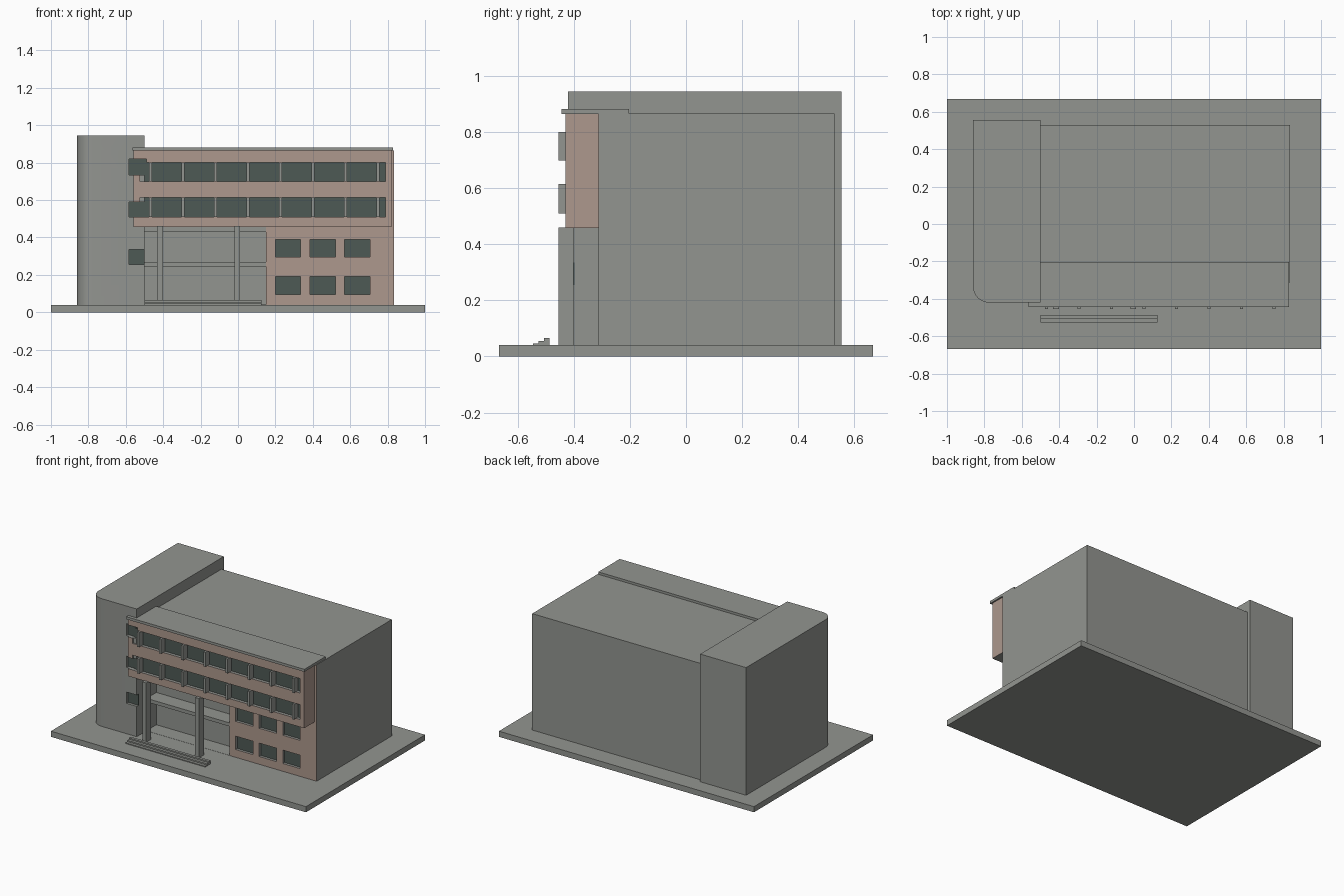
import bpy, bmesh, math

if "Cube" in bpy.data.objects:
    bpy.data.objects.remove(bpy.data.objects["Cube"])


def material(name, rgb):
    m = bpy.data.materials.new(name)
    m.diffuse_color = (*rgb, 1)
    m.use_nodes = True
    m.node_tree.nodes["Principled BSDF"].inputs["Base Color"].default_value = m.diffuse_color
    return m


CONCRETE = material("concrete grey", (0.29, 0.30, 0.28))
CLAY = material("clay render", (0.418, 0.314, 0.266))
GLASS = material("dark glass", (0.076, 0.10, 0.089))


def prism(name, outline, z0, z1, mat=CONCRETE):
    """Extrude an xy outline between two heights."""
    bm = bmesh.new()
    face = bm.faces.new([bm.verts.new((x, y, z0)) for x, y in outline])
    out = bmesh.ops.extrude_face_region(bm, geom=[face])
    for v in out["geom"]:
        if isinstance(v, bmesh.types.BMVert):
            v.co.z = z1
    bmesh.ops.recalc_face_normals(bm, faces=bm.faces[:])
    me = bpy.data.meshes.new(name)
    bm.to_mesh(me)
    bm.free()
    me.materials.append(mat)
    ob = bpy.data.objects.new(name, me)
    bpy.context.collection.objects.link(ob)
    return ob


def box(name, x0, x1, y0, y1, z0, z1, mat=CONCRETE):
    return prism(name, [(x0, y0), (x1, y0), (x1, y1), (x0, y1)], z0, z1, mat)


def cut(ob, *bounds):
    """Carve a box-shaped opening out of a solid."""
    cutter = box("cutter", *bounds)
    mod = ob.modifiers.new("opening", 'BOOLEAN')
    mod.operation = 'DIFFERENCE'
    mod.solver = 'EXACT'
    mod.object = cutter
    bpy.context.view_layer.objects.active = ob
    bpy.ops.object.modifier_apply(modifier=mod.name)
    bpy.data.objects.remove(cutter)


def paint(ob, mat, rule):
    """Give a second material to the faces that satisfy a rule."""
    me = ob.data
    while len(me.materials) > 1:
        me.materials.pop()
    me.materials.append(mat)
    for p in me.polygons:
        p.material_index = 1 if rule(p) else 0


# ground slab
box("base_slab", -1, 1, -0.667, 0.667, 0, 0.04)

# stair tower with one rounded front corner
r = 0.085
arc = [(-0.86 + r - r * math.cos(a), -0.42 + r - r * math.sin(a))
       for a in (math.radians(90 * i / 12) for i in range(13))]
tower = prism("stair_tower", arc + [(-0.5, -0.42), (-0.5, 0.555), (-0.86, 0.555)], 0.04, 0.945)

# main block and projecting upper floors
main = box("main_block", -0.5, 0.835, -0.312, 0.53, 0.04, 0.865)
upper = box("upper_floors", -0.56, 0.82, -0.43, -0.31, 0.457, 0.865)
box("roof_canopy", -0.565, 0.83, -0.443, -0.203, 0.864, 0.882)

# entrance recess with lintel and cross beam
cut(main, -0.52, 0.15, -0.4, -0.2, 0.03, 0.457)
box("entrance_lintel", -0.5, 0.15, -0.312, -0.2, 0.43, 0.457)
box("entrance_beam", -0.5, 0.15, -0.31, -0.2, 0.245, 0.27)
box("entrance_floor", -0.5, 0.15, -0.312, -0.2, 0.036, 0.041)

# lower windows
for x in (0.2, 0.385, 0.57):
    for z in (0.095, 0.295):
        cut(main, x, x + 0.135, -0.4, -0.29, z, z + 0.095)
        box("lower_window", x, x + 0.135, -0.293, -0.288, z, z + 0.095, GLASS)
paint(main, CLAY, lambda p: p.normal.y < -0.9 and p.center.y < -0.31)

# ribbon windows with vertical fins
for z0, z1 in ((0.51, 0.615), (0.698, 0.8)):
    cut(upper, -0.525, 0.788, -0.5, -0.405, z0, z1)
    box("ribbon_window", -0.525, 0.788, -0.408, -0.403, z0, z1, GLASS)
    for i in range(8):
        x = -0.467 + i * 0.1735
        box("window_fin", x - 0.008, x + 0.008, -0.454, -0.404, z0, z1)

# corner windows where the tower meets the upper floors
for z0, z1, x1 in ((0.255, 0.335, -0.5), (0.51, 0.59, -0.488), (0.735, 0.82, -0.488)):
    cut(tower, -0.582, -0.49, -0.5, -0.397, z0, z1)
    if z0 > 0.4:
        cut(upper, -0.6, x1, -0.5, -0.397, z0, z1)
    box("corner_window", -0.582, x1, -0.401, -0.396, z0, z1, GLASS)
paint(upper, CLAY, lambda p: (p.normal.y < -0.9 and p.center.y < -0.425)
      or (p.normal.x > 0.9 and p.center.x > 0.815)
      or (p.normal.x < -0.9 and p.center.x < -0.555))

# entrance columns
for x in (-0.417, -0.003):
    box("entrance_column", x - 0.015, x + 0.015, -0.454, -0.4, 0.04, 0.46)

# entrance steps
for i in range(3):
    box("entrance_step", -0.5, 0.125, -0.546 + 0.02 * i, -0.486, 0.04, 0.046 + 0.0095 * i)

# smooth the rounded tower corner
bpy.ops.object.select_all(action='DESELECT')
tower.select_set(True)
bpy.context.view_layer.objects.active = tower
bpy.ops.object.shade_smooth_by_angle(angle=math.radians(30))
